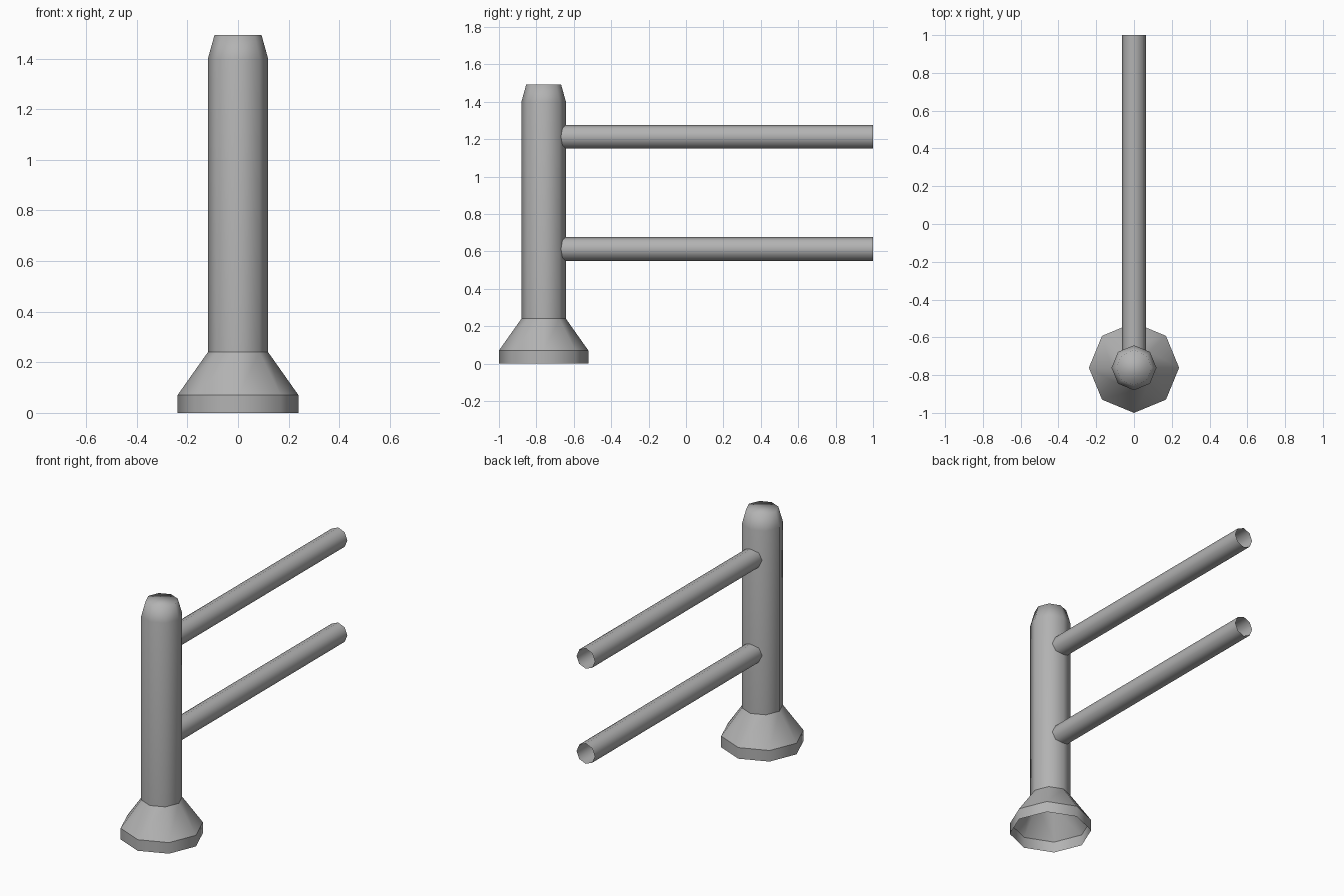
import bpy, bmesh, math
from mathutils import Matrix

if "Cube" in bpy.data.objects:
    bpy.data.objects.remove(bpy.data.objects["Cube"])

SIDES = 8

# Dark grey metal
metal = bpy.data.materials.new("dark_grey")
metal.diffuse_color = (0.45, 0.45, 0.45, 1)
metal.use_nodes = True
metal.node_tree.nodes["Principled BSDF"].inputs["Base Color"].default_value = metal.diffuse_color


def lathe(name, profile, matrix, cap_end=False, sharp_rings=()):
    """Open octagonal tube through (radius, height) rings, smooth shaded."""
    bm = bmesh.new()
    rings = []
    for r, h in profile:
        rings.append([bm.verts.new((r * math.cos(2 * math.pi * i / SIDES),
                                    r * math.sin(2 * math.pi * i / SIDES), h))
                      for i in range(SIDES)])
    for a, b in zip(rings, rings[1:]):
        for i in range(SIDES):
            j = (i + 1) % SIDES
            bm.faces.new((a[i], a[j], b[j], b[i]))
    if cap_end:
        bm.faces.new(rings[-1])
    for f in bm.faces:
        f.smooth = True
    for k in sharp_rings:
        for i in range(SIDES):
            bm.edges.get((rings[k][i], rings[k][(i + 1) % SIDES])).smooth = False
    bm.transform(matrix)
    mesh = bpy.data.meshes.new(name)
    bm.to_mesh(mesh)
    bm.free()
    mesh.materials.append(metal)
    obj = bpy.data.objects.new(name, mesh)
    bpy.context.collection.objects.link(obj)
    return obj


# Post with flared foot (open underneath) and tapered, capped top
lathe("post",
      [(0.239, 0), (0.239, 0.07), (0.119, 0.24), (0.119, 1.40), (0.093, 1.493)],
      Matrix.Translation((0, -0.761, 0)), cap_end=True, sharp_rings=(1, 2))

# Two hollow rails running back from the post
for name, z in (("lower_rail", 0.613), ("upper_rail", 1.213)):
    lathe(name, [(0.064, 0), (0.064, 1.68)],
          Matrix.Translation((0, -0.68, z)) @ Matrix.Rotation(-math.pi / 2, 4, 'X'))
